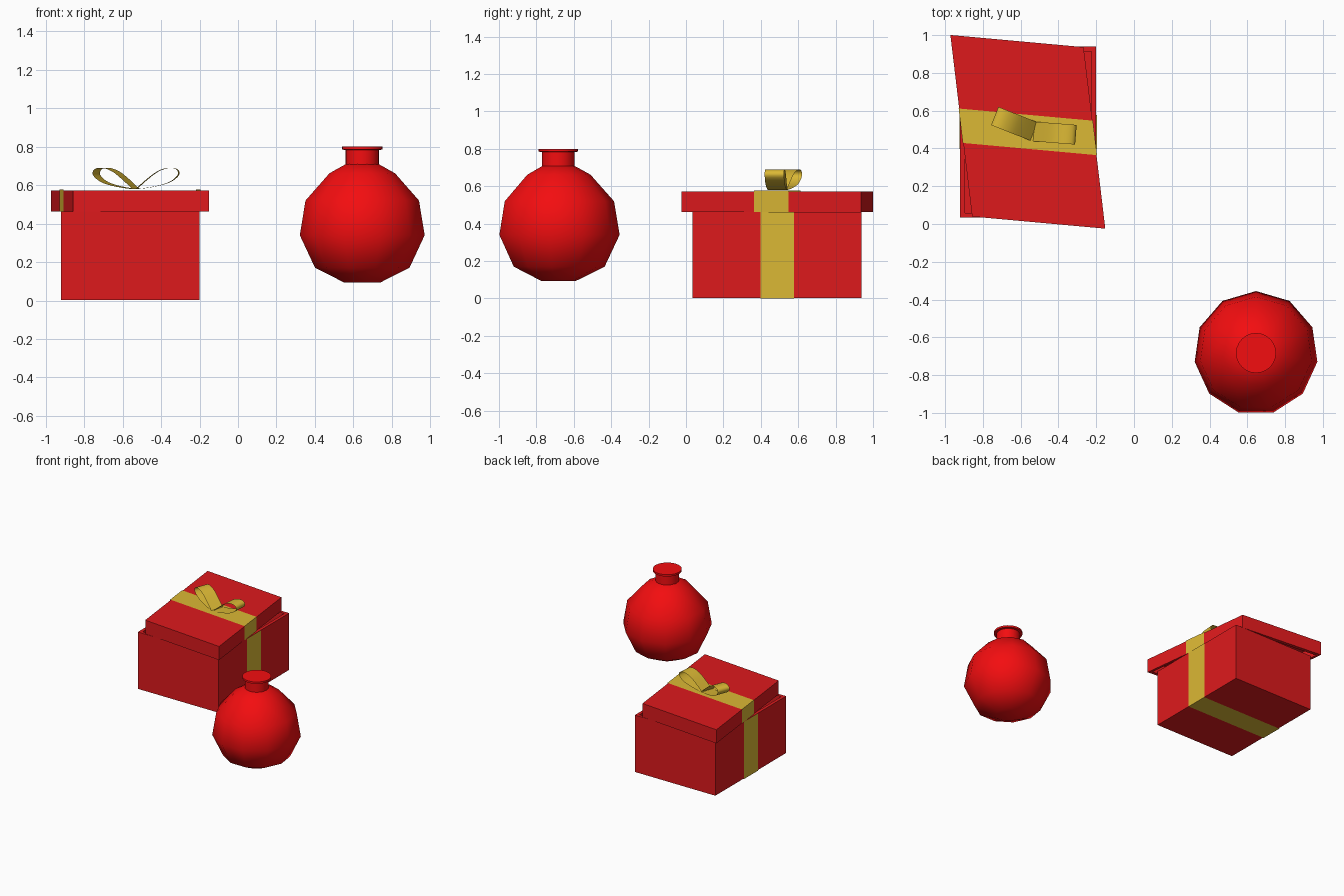
import bpy, bmesh, math
from mathutils import Matrix, Vector

if "Cube" in bpy.data.objects:
    bpy.data.objects.remove(bpy.data.objects["Cube"])


def material(name, rgb):
    m = bpy.data.materials.new(name)
    m.diffuse_color = (*rgb, 1)
    m.use_nodes = True
    m.node_tree.nodes["Principled BSDF"].inputs["Base Color"].default_value = m.diffuse_color
    return m


RED = material("red_paper", (0.73, 0.01, 0.012))
BALL_RED = material("red_gloss", (0.9, 0.004, 0.005))
GOLD = material("gold_ribbon", (0.71, 0.48, 0.035))


def finish(bm, name, mat, smooth=None):
    bmesh.ops.recalc_face_normals(bm, faces=bm.faces)
    me = bpy.data.meshes.new(name)
    bm.to_mesh(me)
    bm.free()
    me.materials.append(mat)
    ob = bpy.data.objects.new(name, me)
    bpy.context.collection.objects.link(ob)
    if smooth:
        bpy.ops.object.select_all(action='DESELECT')
        ob.select_set(True)
        bpy.context.view_layer.objects.active = ob
        bpy.ops.object.shade_smooth_by_angle(angle=math.radians(smooth))
    return ob


def open_box(name, size, z0, z1, wall, frame, flip=False):
    """Hollow box, open at the top (or at the bottom when flipped)."""
    sx, sy = size[0] / 2, size[1] / 2
    closed, opening = (z1, z0) if flip else (z0, z1)
    floor = closed + (wall if opening > closed else -wall)
    bm = bmesh.new()
    rings = []
    for inset, z in ((0, closed), (0, opening), (wall, opening), (wall, floor)):
        rings.append([bm.verts.new((a * (sx - inset), b * (sy - inset), z))
                      for a, b in ((-1, -1), (1, -1), (1, 1), (-1, 1))])
    for lo, hi in zip(rings, rings[1:]):
        for i in range(4):
            j = (i + 1) % 4
            bm.faces.new((lo[i], lo[j], hi[j], hi[i]))
    bm.faces.new(rings[0])
    bm.faces.new(rings[-1])
    bm.transform(frame)
    return finish(bm, name, RED)


def band(name, path, width, frame, smooth=None):
    """Ribbon strip following an (x, z) path, with width along y."""
    bm = bmesh.new()
    pairs = [[bm.verts.new((x, s * width / 2, z)) for s in (-1, 1)] for x, z in path]
    for a, b in zip(pairs, pairs[1:]):
        bm.faces.new((a[0], b[0], b[1], a[1]))
    bm.transform(frame)
    return finish(bm, name, GOLD, smooth)


# Gift box and the ribbon around its sides and bottom
W, D, TOP = 0.72, 0.905, 0.462
box_frame = Matrix.Translation((-0.56, 0.487, 0))
open_box("box", (W, D), 0.003, TOP, 0.025, box_frame)
e = W / 2 + 0.003
band("box_ribbon", [(-e, TOP), (-e, 0), (e, 0), (e, TOP)], 0.18, box_frame)

# Lid, skewed against the box, with its own ribbon
lid_frame = Matrix(((0.705, -0.115, 0, -0.562),
                    (-0.064, 0.961, 0, 0.488),
                    (0, 0, 1, 0),
                    (0, 0, 0, 1)))
open_box("lid", (1, 1), 0.463, 0.573, 0.028, lid_frame, flip=True)
band("lid_ribbon", [(-0.504, 0.463), (-0.504, 0.577), (0.504, 0.577), (0.504, 0.463)],
     0.19, lid_frame)

# Two bow loops, smoothed from a teardrop path
loop = [Vector(p) for p in ((0, 0.579), (0.07, 0.588), (0.14, 0.603), (0.19, 0.624),
                            (0.222, 0.656), (0.212, 0.683), (0.17, 0.69),
                            (0.115, 0.672), (0.06, 0.632), (0, 0.579))]
path = []
for i in range(len(loop) - 1):
    p0, p1, p2 = loop[max(i - 1, 0)], loop[i], loop[i + 1]
    p3 = loop[min(i + 2, len(loop) - 1)]
    for t in (0, 0.33, 0.67):
        path.append(0.5 * (2 * p1 + (p2 - p0) * t + (2 * p0 - 5 * p1 + 4 * p2 - p3) * t * t
                           + (3 * p1 - p0 - 3 * p2 + p3) * t ** 3))
path.append(loop[-1])
for side, angle in (("left", 158.5), ("right", -4.5)):
    frame = Matrix.Translation((-0.53, 0.49, 0)) @ Matrix.Rotation(math.radians(angle), 4, 'Z')
    band("bow_loop_" + side, path, 0.104, frame, 50)


def lathe(name, profile, sides, smooth):
    """Turn an (r, z) profile about the ornament's upright axis."""
    bm = bmesh.new()
    rings = []
    for r, z in profile:
        rings.append([bm.verts.new((0.646 + r * math.sin(2 * math.pi * k / sides),
                                    -0.683 + r * math.cos(2 * math.pi * k / sides), z))
                      for k in range(sides)])
    for lo, hi in zip(rings, rings[1:]):
        for i in range(sides):
            j = (i + 1) % sides
            bm.faces.new((lo[i], lo[j], hi[j], hi[i]))
    bm.faces.new(rings[0])
    bm.faces.new(rings[-1])
    return finish(bm, name, BALL_RED, smooth)


# Eleven-sided round ornament with a neck and flat rim
lathe("ornament_ball", [(0.095, 0.094), (0.248, 0.17), (0.328, 0.34), (0.298, 0.52),
                        (0.172, 0.662), (0.085, 0.71)], 11, 60)
lathe("ornament_neck", [(0.087, 0.69), (0.087, 0.783), (0.106, 0.785), (0.106, 0.8)], 24, 40)
